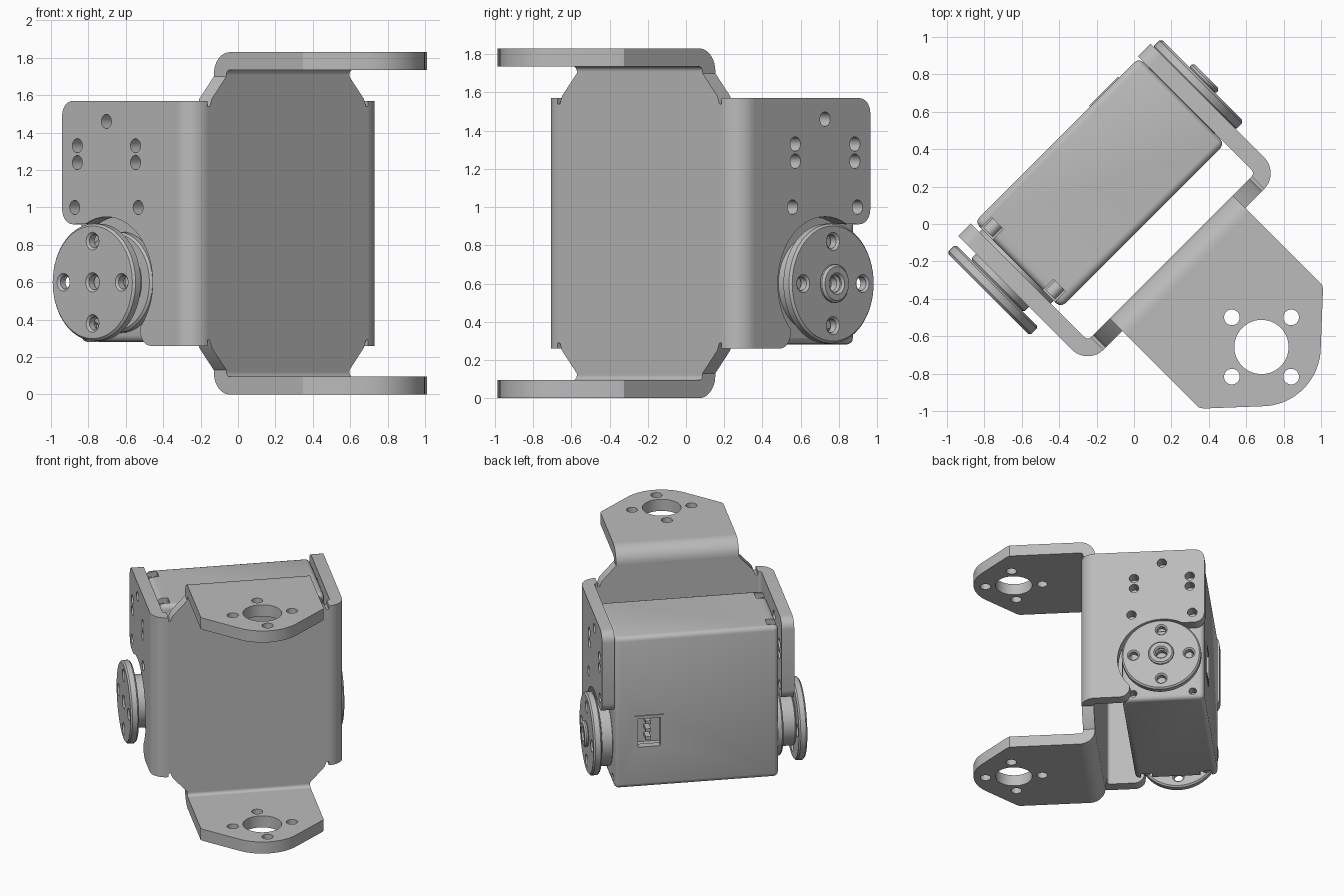
import bpy, bmesh
from math import sin, cos, radians, pi
from mathutils import Matrix, Vector

if "Cube" in bpy.data.objects:
    bpy.data.objects.remove(bpy.data.objects["Cube"])

metal = bpy.data.materials.new("satin_grey")
metal.use_nodes = True
GREY = (0.5, 0.5, 0.5, 1)
metal.diffuse_color = GREY
metal.node_tree.nodes["Principled BSDF"].inputs["Base Color"].default_value = GREY

# The assembly is turned 45 degrees; local x is its width, local -y its forks
PLACE = Matrix.Rotation(radians(45), 4, 'Z') @ Matrix.Translation((0.017, 0, 0))
X, Y, Z = Vector((1, 0, 0)), Vector((0, 1, 0)), Vector((0, 0, 1))
FRAMES = {'x': (Y, Z, X), 'y': (X, Z, -Y), 'z': (X, Y, Z)}
parts = []

MID = 0.915      # mid height of the bracket
TALL = 0.655     # half height of the bracket sides
HALF = 0.727     # half width over the arms
T = 0.095        # sheet thickness
BEND = 0.12      # outer bend radius
FACE = -0.36     # outer face of the back plate
AXIS = (0.285, 0.6)   # output axis (y, z)


def arc(cx, cy, r, a0, a1, n=12):
    angles = [radians(a0 + (a1 - a0) * i / n) for i in range(n + 1)]
    return [(cx + r * cos(a), cy + r * sin(a)) for a in angles]


def circle(cx, cy, r, n=32):
    return arc(cx, cy, r, 0, 360, n)[:-1]


def corner(before, p, after, r, n=6):
    """Soften one corner of an outline."""
    p, a, b = Vector(p), Vector(before), Vector(after)
    a = p + (a - p).normalized() * r
    b = p + (b - p).normalized() * r
    return [tuple(a + b - p + (p - b) * cos(t) + (p - a) * sin(t))
            for t in [pi / 2 * i / n for i in range(n + 1)]]


def keep(obj):
    obj.data.materials.clear()
    obj.data.materials.append(metal)
    parts.append(obj)
    return obj


def prism(name, outlines, axis, lo, hi, bevel=0):
    """Extrude an outline with holes between lo and hi along an axis."""
    cu = bpy.data.curves.new(name, 'CURVE')
    cu.dimensions, cu.fill_mode = '2D', 'BOTH'
    cu.extrude = abs(hi - lo) / 2 - bevel
    cu.bevel_depth, cu.bevel_resolution = bevel, 0
    for pts in outlines:
        sp = cu.splines.new('POLY')
        sp.points.add(len(pts) - 1)
        for q, (a, b) in zip(sp.points, pts):
            q.co = (a, b, 0, 1)
        sp.use_cyclic_u = True
    tmp = bpy.data.objects.new(name + "_curve", cu)
    bpy.context.collection.objects.link(tmp)
    bpy.context.view_layer.update()
    dg = bpy.context.evaluated_depsgraph_get()
    me = bpy.data.meshes.new_from_object(tmp.evaluated_get(dg))
    bpy.data.objects.remove(tmp)
    a, b, n = FRAMES[axis]
    frame = Matrix((a, b, n)).transposed().to_4x4()
    me.transform(PLACE @ Matrix.Translation({'x': X, 'y': Y, 'z': Z}[axis] * (lo + hi) / 2) @ frame)
    bm = bmesh.new()
    bm.from_mesh(me)
    bmesh.ops.remove_doubles(bm, verts=bm.verts, dist=0.0003)
    bmesh.ops.recalc_face_normals(bm, faces=bm.faces)
    bm.to_mesh(me)
    bm.free()
    obj = bpy.data.objects.new(name, me)
    bpy.context.collection.objects.link(obj)
    return keep(obj)


def add_box(bm, lo, hi):
    lo, hi = Vector(lo), Vector(hi)
    m = Matrix.Translation((lo + hi) / 2) @ Matrix.Diagonal((*(hi - lo), 1))
    return bmesh.ops.create_cube(bm, size=1, matrix=m)["verts"]


def mesh_object(name, bm):
    me = bpy.data.meshes.new(name)
    bm.to_mesh(me)
    bm.free()
    me.transform(PLACE)
    obj = bpy.data.objects.new(name, me)
    bpy.context.collection.objects.link(obj)
    return obj


# Back plate with chamfered tabs toward the forks
FORK = 0.465
flat = HALF - BEND
quarter = [(flat, TALL), (flat, TALL - 0.03), (0.59, TALL - 0.03), (0.575, TALL + 0.01),
           (FORK, TALL + 0.13), (FORK, TALL + 0.14)][1:]
right = [(x, MID - z) for x, z in reversed(quarter)] + [(x, MID + z) for x, z in quarter]
left = [(-x, z) for x, z in reversed(right)]
prism("back_plate", [right + left], 'y', FACE, FACE + T)

# Side bends, arms with a clearance around the output discs
arm_y, arm_end = FACE + BEND, 0.62
top, bottom, step = MID + TALL, MID - TALL, 0.91
arm = [(arm_y, top)]
arm += corner((arm_y, top), (arm_end, top), (arm_end, step), 0.08)
arm += corner((arm_end, top), (arm_end, step), (0, step), 0.08)
arm += arc(*AXIS, 0.35, 62.7, 223.8, 24)
arm += corner((0.03, step), (0.03, bottom), (arm_y, bottom), 0.08)
arm += [(arm_y, bottom)]
arm_holes = [circle(AXIS[0] + dy, z, 0.038, 20) for dy, z in
             [(0, 1.46)] + [(s * d, z) for s in (-1, 1)
                            for d, z in ((0.22, 1.33), (0.22, 1.24), (0.24, 1.0))]]
for side, s in (("left", 1), ("right", -1)):
    ring = arc(flat, arm_y, BEND, 0, -90) + arc(flat, arm_y, BEND - T, -90, 0)
    prism(side + "_bend", [[(s * x, y) for x, y in ring]], 'z', bottom, top)
    prism(side + "_arm", [arm] + arm_holes, 'x', s * (HALF - T), s * HALF)

# Forks: bent flanges with a rounded nose and a bolt circle
fork_y = FACE + T - BEND
hub_y = -0.947
nose = arc(0, hub_y, 0.317, -135, -45, 16)
fork = [(FORK, fork_y), (-FORK, fork_y), (-FORK, -0.94), (-FORK + 0.015, -0.962)] + nose
fork += [(FORK - 0.015, -0.962), (FORK, -0.94)]
fork_holes = [circle(0, hub_y, 0.145, 48)]
fork_holes += [circle(dx, hub_y + dy, 0.042, 24) for dx, dy in circle(0, 0, 0.224, 4)]
for level, s in (("upper", 1), ("lower", -1)):
    outer = MID + s * 0.915
    prism(level + "_fork", [fork] + fork_holes, 'z', outer - s * T, outer)
    zc = MID + s * (0.915 - BEND)
    ring = arc(fork_y, 0, BEND, 0, 90) + arc(fork_y, 0, BEND - T, 90, 0)
    prism(level + "_fork_bend", [[(y, zc + s * z) for y, z in ring]], 'x', -FORK, FORK)

# Motor body: softened box with a socket, corner slots and screw holes
U0, U1, W0, W1, B0, B1 = -0.611, 0.63, -0.04, 0.61, 0.28, 1.52
bm = bmesh.new()
add_box(bm, (U0, W0, B0), (U1, W1, B1))
bmesh.ops.bevel(bm, geom=bm.edges[:], offset=0.035, segments=3, profile=0.5, affect='EDGES')
body = keep(mesh_object("motor_body", bm))

bm = bmesh.new()
add_box(bm, (0.27, W1 - 0.12, 0.6), (0.47, W1 + 0.1, 0.86))
screws = [(AXIS[0] + s * 0.235, z) for s in (-1, 1) for z in (B0 + 0.06, B1 - 0.06)]
for y, z in screws:
    low = z < 1
    add_box(bm, (U0 - 0.1, y - 0.045, B0 - 0.1 if low else z - 0.04),
            (U0 + 0.08, y + 0.045, z + 0.04 if low else B1 + 0.1))
    m = Matrix.Translation((U1, y, z)) @ Matrix.Rotation(pi / 2, 4, 'Y')
    bmesh.ops.create_cone(bm, cap_ends=True, segments=20, radius1=0.03, radius2=0.03,
                          depth=0.16, matrix=m)
cutter = mesh_object("body_cutter", bm)
cutter.hide_render = True
mod = body.modifiers.new("cuts", 'BOOLEAN')
mod.operation, mod.solver, mod.object = 'DIFFERENCE', 'EXACT', cutter
bpy.context.view_layer.update()
cut = bpy.data.meshes.new_from_object(body.evaluated_get(bpy.context.evaluated_depsgraph_get()))
body.modifiers.clear()
body.data = cut
bpy.data.objects.remove(cutter)
cut.materials.clear()
cut.materials.append(metal)

# Socket rim and pins, screw heads in the slots
prism("socket_rim", [[(0.26, 0.59), (0.48, 0.59), (0.48, 0.87), (0.26, 0.87)],
                     [(0.285, 0.615), (0.455, 0.615), (0.455, 0.845), (0.285, 0.845)]],
      'y', W1 - 0.05, W1 + 0.008)
for i in range(3):
    z = 0.665 + 0.065 * i
    prism("socket_pin_%d" % (i + 1), [[(0.35, z - 0.013), (0.39, z - 0.013),
                                       (0.39, z + 0.013), (0.35, z + 0.013)]],
          'y', W1 - 0.13, W1 - 0.03)
for i, (y, z) in enumerate(screws):
    prism("corner_screw_%d" % (i + 1), [circle(y, z, 0.036, 20)], 'x', U0 + 0.1, U0 + 0.01)

# Output discs with bolt circle, hubs and collars
C = 0.012


def disc(name, lo, hi, r, holes):
    prism(name, [circle(*AXIS, r - C, 64)] + [circle(y, z, h + C, 24) for y, z, h in holes],
          'x', lo, hi, C)


bolts = [(y, z, 0.036) for y, z in circle(*AXIS, 0.22, 4)]
centre = [(*AXIS, 0.04)]
disc("drive_disc", -0.832, -0.768, 0.313, bolts + centre)
disc("drive_hub", -0.77, -0.64, 0.2, [])
disc("drive_collar", -0.66, -0.6, 0.27, [])
disc("idler_disc", 0.72, 0.785, 0.313, bolts + centre)
disc("idler_hub", 0.62, 0.722, 0.25, [])
disc("idler_boss", 0.78, 0.815, 0.1, [(*AXIS, 0.045)])

# Smooth the rounded areas, keep the edges crisp
bpy.ops.object.select_all(action='DESELECT')
for obj in parts:
    obj.select_set(True)
bpy.context.view_layer.objects.active = parts[0]
bpy.ops.object.shade_smooth_by_angle(angle=radians(32))
